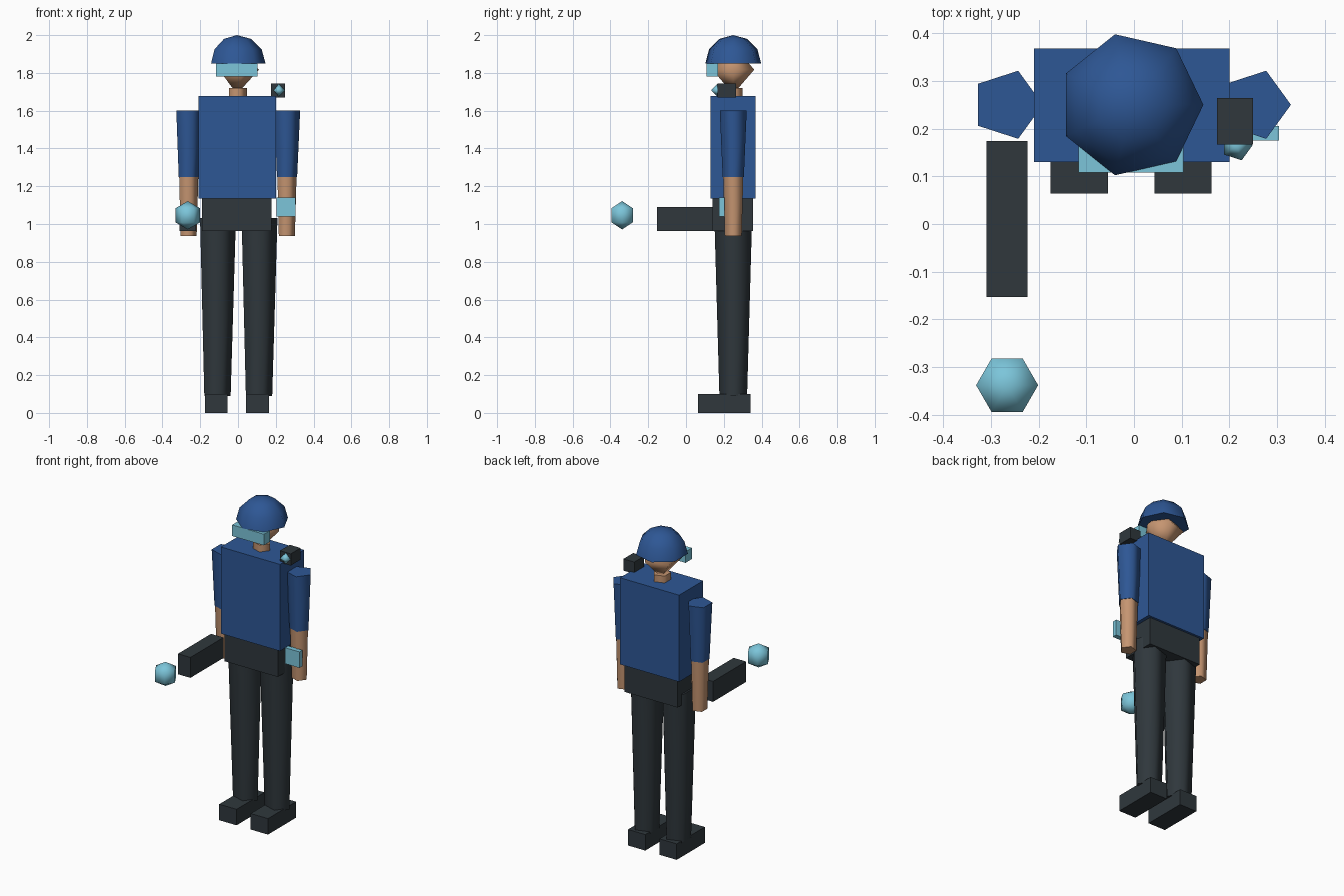
import bpy
import bmesh
from math import cos, sin, pi, radians

if "Cube" in bpy.data.objects:
    bpy.data.objects.remove(bpy.data.objects["Cube"], do_unlink=True)


def material(name, rgb):
    m = bpy.data.materials.new(name)
    m.use_nodes = True
    color = (*rgb, 1.0)
    m.diffuse_color = color
    m.node_tree.nodes["Principled BSDF"].inputs["Base Color"].default_value = color
    return m


BLUE = material("uniform_blue", (0.027, 0.095, 0.30))
DARK = material("dark_grey", (0.029, 0.039, 0.046))
SKIN = material("skin", (0.56, 0.30, 0.165))
CYAN = material("light_cyan", (0.20, 0.56, 0.70))

CX, CY = -0.006, 0.25  # body axis


def finish(name, bm, mat):
    bmesh.ops.recalc_face_normals(bm, faces=bm.faces)
    mesh = bpy.data.meshes.new(name)
    bm.to_mesh(mesh)
    bm.free()
    mesh.materials.append(mat)
    ob = bpy.data.objects.new(name, mesh)
    bpy.context.scene.collection.objects.link(ob)
    return ob


def box(name, mat, x, y, z):
    """Box from (min, max) pairs."""
    bm = bmesh.new()
    bmesh.ops.create_cube(bm, size=1)
    for v in bm.verts:
        for i, (lo, hi) in enumerate((x, y, z)):
            v.co[i] = hi if v.co[i] > 0 else lo
    return finish(name, bm, mat)


def lathe(name, mat, sides, profile, x=CX, y=CY):
    """Low-sided round part from (radius, z) points, bottom to top."""
    bm = bmesh.new()
    rings = []
    for r, z in profile:
        if r == 0:
            rings.append([bm.verts.new((x, y, z))])
        else:
            rings.append([bm.verts.new((x + r * cos(2 * pi * i / sides),
                                        y + r * sin(2 * pi * i / sides), z))
                          for i in range(sides)])
    for a, b in zip(rings, rings[1:]):
        for i in range(sides):
            j = (i + 1) % sides
            quad = [a[i % len(a)], a[j % len(a)], b[j % len(b)], b[i % len(b)]]
            bm.faces.new(list(dict.fromkeys(quad)))
    for ring in (rings[0], rings[-1]):
        if len(ring) > 1:
            bm.faces.new(ring)
    ob = finish(name, bm, mat)
    bpy.ops.object.select_all(action='DESELECT')
    ob.select_set(True)
    bpy.context.view_layer.objects.active = ob
    bpy.ops.object.shade_smooth_by_angle(angle=radians(80))
    return ob


def ball(name, mat, sides, rows, radius, x, y, z, height=1.0):
    pts = []
    for k in range(rows + 1):
        a = pi * k / rows
        r = 0 if k in (0, rows) else radius * sin(a)
        pts.append((r, z - radius * height * cos(a)))
    return lathe(name, mat, sides, pts, x, y)


# Trunk
box("torso", BLUE, (-0.21, 0.20), (0.13, 0.368), (1.135, 1.678))
box("hips", DARK, (-0.19, 0.178), (0.14, 0.354), (0.963, 1.14))

# Limbs
for side, s in (("left", 1), ("right", -1)):
    leg_x, arm_x = CX + 0.11 * s, CX + 0.26 * s
    lathe(side + "_leg", DARK, 5, [(0.077, 0.09), (0.105, 1.032)], leg_x)
    box(side + "_shoe", DARK, (CX - 0.06 + 0.109 * s, CX + 0.06 + 0.109 * s),
        (0.064, 0.342), (0, 0.1))
    lathe(side + "_sleeve", BLUE, 5, [(0.059, 1.25), (0.075, 1.602)], arm_x)
    lathe(side + "_forearm", SKIN, 5, [(0.047, 0.937), (0.056, 1.255)], arm_x)

# Head
lathe("neck", SKIN, 5, [(0.053, 1.64), (0.053, 1.721)])
ball("head", SKIN, 5, 2, 0.117, CX, CY, 1.817, height=1.1)
dome = [(0.1515 * cos(a), 1.85 + 0.15 * sin(a)) for a in (0, pi / 6, pi / 3)]
lathe("helmet", BLUE, 7, dome + [(0, 2.0)])
box("visor", CYAN, (-0.116, 0.104), (0.108, 0.17), (1.78, 1.85))

# Equipment
box("shoulder_camera", DARK, (0.174, 0.249), (0.167, 0.264), (1.67, 1.743))
ball("camera_lens", CYAN, 5, 2, 0.033, 0.2155, 0.165, 1.708)
box("wrist_display", CYAN, (0.205, 0.304), (0.175, 0.205), (1.04, 1.14))
box("hand_tool", DARK, (-0.309, -0.223), (-0.153, 0.174), (0.962, 1.09))
ball("energy_orb", CYAN, 6, 3, 0.075, -0.266, -0.338, 1.046)
